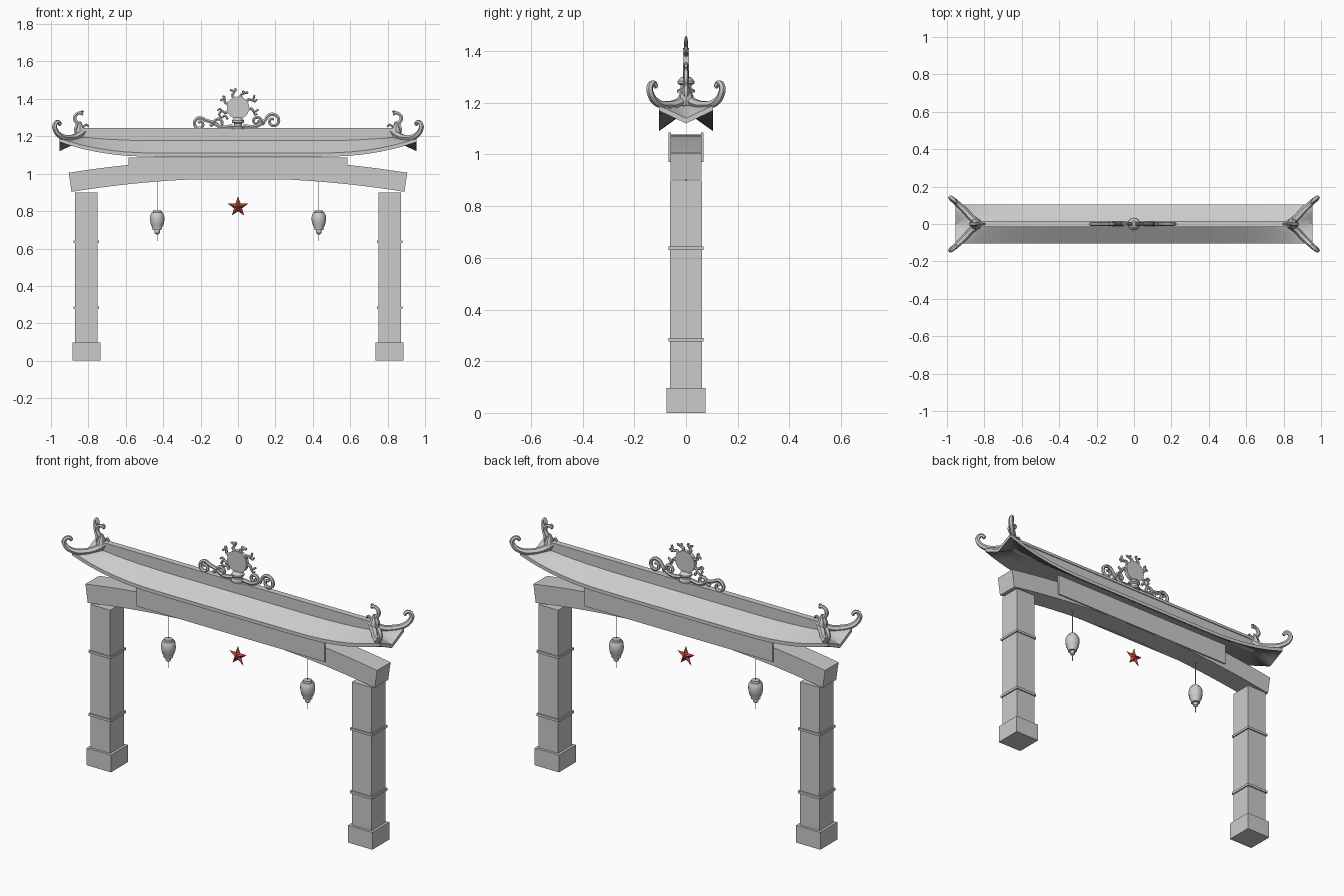
import bpy, bmesh, math
from mathutils import Vector

if "Cube" in bpy.data.objects:
    bpy.data.objects.remove(bpy.data.objects["Cube"])


def material(name, rgb):
    m = bpy.data.materials.new(name)
    m.diffuse_color = (*rgb, 1)
    m.use_nodes = True
    m.node_tree.nodes["Principled BSDF"].inputs["Base Color"].default_value = m.diffuse_color
    return m


STONE = material("stone grey", (0.6, 0.6, 0.6))
DARK = material("dark underside", (0.22, 0.2, 0.2))
RED = material("star red", (0.48, 0.07, 0.045))


def finish(name, bm, mats=(STONE,), smooth=False):
    bmesh.ops.recalc_face_normals(bm, faces=bm.faces[:])
    me = bpy.data.meshes.new(name)
    bm.to_mesh(me)
    bm.free()
    ob = bpy.data.objects.new(name, me)
    bpy.context.collection.objects.link(ob)
    for m in mats:
        me.materials.append(m)
    if smooth:
        shade(ob)
    return ob


def shade(ob):
    bpy.ops.object.select_all(action='DESELECT')
    ob.select_set(True)
    bpy.context.view_layer.objects.active = ob
    bpy.ops.object.shade_smooth_by_angle(angle=math.radians(40))


def box(name, x0, x1, y0, y1, z0, z1):
    bm = bmesh.new()
    bmesh.ops.create_cube(bm, size=1)
    for v in bm.verts:
        v.co = ((x0 + x1) / 2 + v.co.x * (x1 - x0),
                (y0 + y1) / 2 + v.co.y * (y1 - y0),
                (z0 + z1) / 2 + v.co.z * (z1 - z0))
    return finish(name, bm)


def lathe(name, x, profile, n=14, z=0):
    bm = bmesh.new()
    rings = [[bm.verts.new((x + r * math.cos(math.tau * i / n), r * math.sin(math.tau * i / n), z + h))
              for i in range(n)] for r, h in profile]
    for a, b in zip(rings, rings[1:]):
        for i in range(n):
            bm.faces.new((a[i], a[(i + 1) % n], b[(i + 1) % n], b[i]))
    bm.faces.new(rings[0])
    bm.faces.new(rings[-1])
    return finish(name, bm, smooth=True)


def tube(name, pts, r0, r1, res=1):
    """Tapered tube along a smooth path, radius r0 to r1."""
    cu = bpy.data.curves.new(name, 'CURVE')
    cu.dimensions = '3D'
    cu.bevel_depth = 1
    cu.bevel_resolution = res
    cu.resolution_u = 4
    cu.use_fill_caps = True
    sp = cu.splines.new('BEZIER')
    sp.bezier_points.add(len(pts) - 1)
    for i, (bp, p) in enumerate(zip(sp.bezier_points, pts)):
        bp.co = p
        bp.handle_left_type = bp.handle_right_type = 'AUTO'
        bp.radius = r0 + (r1 - r0) * i / (len(pts) - 1)
    cu.materials.append(STONE)
    ob = bpy.data.objects.new(name, cu)
    bpy.context.collection.objects.link(ob)
    bpy.ops.object.select_all(action='DESELECT')
    ob.select_set(True)
    bpy.context.view_layer.objects.active = ob
    bpy.ops.object.convert(target='MESH')
    shade(bpy.context.view_layer.objects.active)


def swirl(cx, cz, r, start, turn, n=9):
    """Points of a flat inward spiral."""
    return [(cx + r * (1 - 0.75 * i / n) * math.cos(start + turn * i / n), 0,
             cz + r * (1 - 0.75 * i / n) * math.sin(start + turn * i / n)) for i in range(n + 1)]


# Pillars with plinths and bands
for s, side in ((-1, "left"), (1, "right")):
    c = 0.811 * s
    for part, h, z0, z1 in (("plinth", 0.075, 0, 0.097), ("pillar", 0.061, 0.097, 0.9),
                            ("lower_band", 0.068, 0.276, 0.29), ("upper_band", 0.068, 0.63, 0.643)):
        box(f"{side}_{part}", c - h, c + h, -h, h, z0, z1)

# Arched lintel beam
bm = bmesh.new()
N = 24
rows = []
for i in range(N + 1):
    u = -1 + 2 * i / N
    arc = 0.072 * u * u
    rows.append([bm.verts.new(p) for p in (
        (0.89 * u, -0.06, 0.975 - arc), (0.89 * u, 0.06, 0.975 - arc),
        (0.905 * u, 0.06, 1.077 - arc), (0.905 * u, -0.06, 1.077 - arc))])
for a, b in zip(rows, rows[1:]):
    for k in range(4):
        bm.faces.new((a[k], a[(k + 1) % 4], b[(k + 1) % 4], b[k]))
bm.faces.new(rows[0])
bm.faces.new(rows[-1])
finish("arched_beam", bm)

# Blank sign boards on both faces of the beam
for s, side in ((-1, "front"), (1, "back")):
    y = sorted((0.058 * s, 0.068 * s))
    box(f"{side}_sign_board", -0.585, 0.585, *y, 0.97, 1.086)


# Hipped roof sheet with corners sweeping upward
def roof_z(x, y):
    ax, v = abs(x), abs(y) / 0.105
    t = max(v, (ax - 0.83) / 0.125)
    sweep = (max(0, ax - 0.4) / 0.555) ** 2.5
    return 1.185 - 0.075 * t + sweep * (0.03 + 0.05 * v)


xs = [0, 0.2, 0.4, 0.5, 0.6, 0.68, 0.76, 0.83, 0.861, 0.8925, 0.924, 0.955]
xs = [-x for x in reversed(xs[1:])] + xs
ys = [0.105 * k / 4 for k in range(-4, 5)]
bm = bmesh.new()
top = [[bm.verts.new((x, y, roof_z(x, y))) for y in ys] for x in xs]
low = [[bm.verts.new((x, y, roof_z(x, y) - 0.02)) for y in ys] for x in xs]
for i in range(len(xs) - 1):
    for j in range(len(ys) - 1):
        for g in (top, low):
            f = bm.faces.new((g[i][j], g[i + 1][j], g[i + 1][j + 1], g[i][j + 1]))
            f.material_index = int(g is low)
    for j in (0, -1):
        bm.faces.new((top[i][j], top[i + 1][j], low[i + 1][j], low[i][j]))
for i in (0, -1):
    for j in range(len(ys) - 1):
        bm.faces.new((top[i][j], top[i][j + 1], low[i][j + 1], low[i][j]))
finish("roof", bm, (STONE, DARK), smooth=True)

# Ridge wall and its cap
box("ridge", -0.84, 0.84, -0.012, 0.012, 1.17, 1.228)
box("ridge_cap", -0.84, 0.84, -0.017, 0.017, 1.228, 1.243)

# Curled hip ridges and ridge end figures
for s in (-1, 1):
    for t in (-1, 1):
        path = ((0.825, 0, 1.228), (0.865, 0.03, 1.2), (0.91, 0.078, 1.192), (0.95, 0.115, 1.203),
                (0.977, 0.137, 1.235), (0.979, 0.14, 1.262), (0.962, 0.127, 1.277), (0.95, 0.115, 1.262))
        tube("hip_ridge", [(s * x, t * y, z) for x, y, z in path], 0.019, 0.01)
    for name, path, r in (
            ("end_figure_body", ((0.835, 1.2), (0.865, 1.235), (0.858, 1.265), (0.874, 1.295),
                                 (0.855, 1.323), (0.828, 1.318)), 0.014),
            ("end_figure_tail", ((0.86, 1.262), (0.83, 1.25), (0.81, 1.262), (0.798, 1.25)), 0.009),
            ("end_figure_whisker", ((0.85, 1.322), (0.835, 1.333), (0.825, 1.33)), 0.007)):
        tube(name, [(s * x, 0, z) for x, z in path], r, r * 0.6)
    lathe("hip_knob", s * 0.845, ((0.02, 1.19), (0.03, 1.225), (0.018, 1.25), (0.006, 1.28)), 8)

# Sun disc on a round pedestal
lathe("disc_pedestal", 0, ((0.034, 1.24), (0.034, 1.25), (0.022, 1.256), (0.022, 1.268),
                           (0.033, 1.275), (0.033, 1.284), (0.018, 1.3)), 12)
bm = bmesh.new()
bmesh.ops.create_cone(bm, cap_ends=True, segments=24, radius1=0.06, radius2=0.06, depth=0.022)
for v in bm.verts:
    v.co = Vector((v.co.x, v.co.z, v.co.y + 1.352))
finish("sun_disc", bm, smooth=True)

# Wavy flames around the disc, each with a small side curl
for deg, length in ((108, 0.105), (70, 0.092), (32, 0.112), (-10, 0.11), (152, 0.102), (195, 0.112)):
    a = math.radians(deg)

    def polar(r, off):
        return (r * math.cos(a + off), 0, 1.352 + r * math.sin(a + off))
    tube("flame", [polar(0.055, 0), polar(0.072, 0.12), polar(0.088, -0.06), polar(length, 0.1)], 0.009, 0.006)
    tube("flame_curl", [polar(0.086, -0.05), polar(0.098, -0.2), polar(length, -0.12)], 0.007, 0.004)

# Cloud scrolls beside the disc
tube("right_scroll", [(0.03, 0, 1.255), (0.09, 0, 1.252), (0.125, 0, 1.268)]
     + swirl(0.187, 1.281, 0.042, math.pi * 0.95, -math.pi * 2.6), 0.011, 0.008)
tube("right_small_scroll", [(0.14, 0, 1.262)] + swirl(0.1, 1.28, 0.026, 0, math.pi * 2.2), 0.01, 0.007)
tube("left_scroll", [(-0.03, 0, 1.255), (-0.09, 0, 1.25), (-0.14, 0, 1.276), (-0.17, 0, 1.285)]
     + swirl(-0.205, 1.266, 0.033, math.pi * 0.5, math.pi * 2.3), 0.011, 0.008)
tube("left_small_scroll", [(-0.15, 0, 1.255)] + swirl(-0.103, 1.269, 0.027, math.pi, -math.pi * 2.2), 0.01, 0.007)
tube("left_wisp", [(-0.055, 0, 1.29), (-0.07, 0, 1.31), (-0.09, 0, 1.3), (-0.1, 0, 1.315)], 0.008, 0.005)

# Hanging lanterns with cords and tassels
for s in (-1, 1):
    x = 0.432 * s
    lathe("lantern", x, ((0.006, 0.675), (0.014, 0.682), (0.014, 0.698), (0.024, 0.7), (0.024, 0.708),
                         (0.034, 0.728), (0.039, 0.755), (0.037, 0.778), (0.03, 0.792),
                         (0.024, 0.794), (0.022, 0.803)))
    lathe("tassel", x, ((0.002, 0.64), (0.002, 0.68)), 6)
    box("cord", x - 0.0006, x + 0.0006, -0.002, 0.002, 0.8, 0.962)

# Faceted five pointed star
bm = bmesh.new()
rim = []
for i in range(10):
    r = 0.056 if i % 2 == 0 else 0.023
    a = math.pi / 2 + math.tau * i / 10
    rim.append(bm.verts.new((r * math.cos(a), 0, 0.822 + r * math.sin(a))))
for y in (-0.018, 0.018):
    tip = bm.verts.new((0, y, 0.822))
    for i in range(10):
        bm.faces.new((rim[i], rim[(i + 1) % 10], tip))
finish("star", bm, (RED,))
